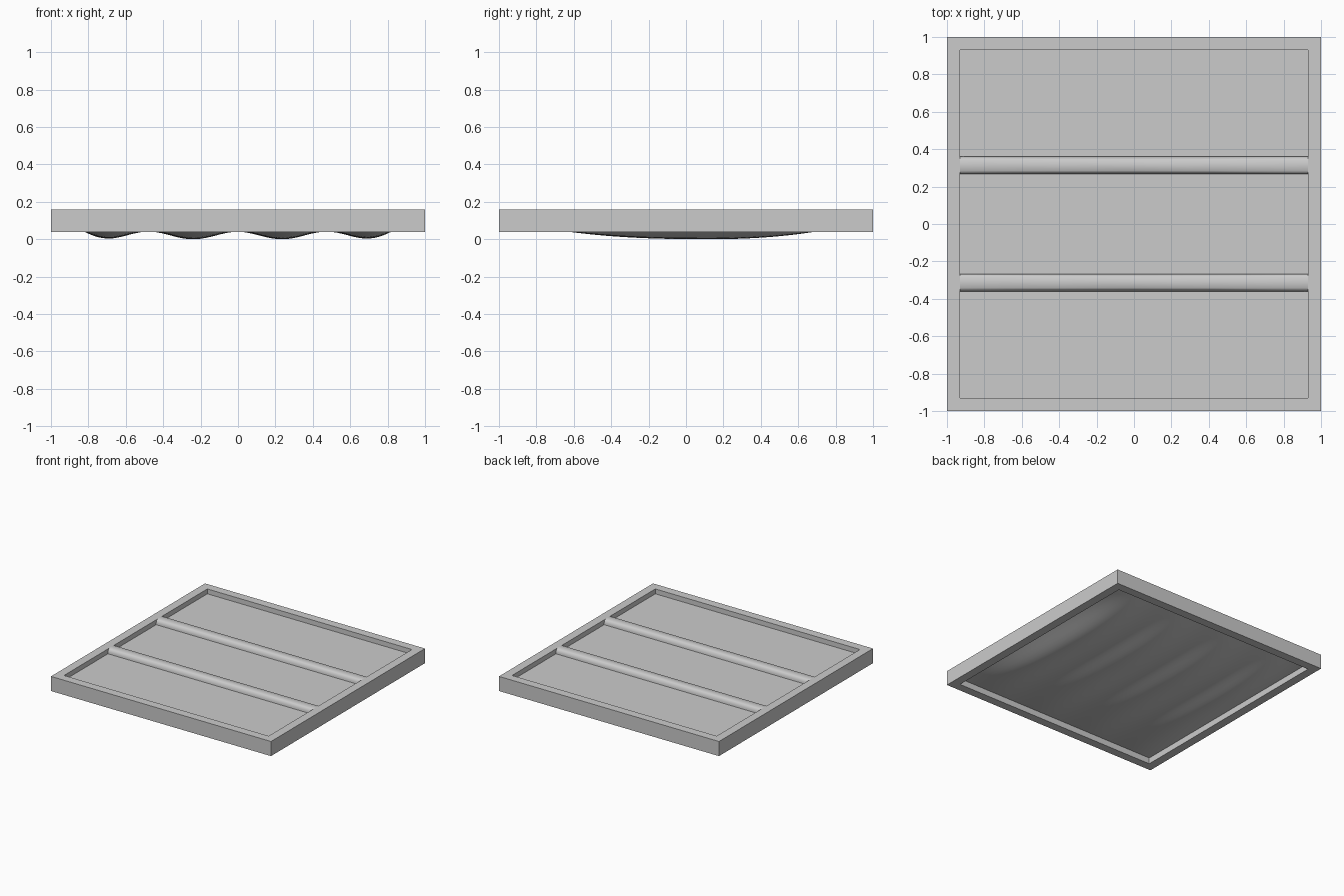
import bpy, bmesh
from math import cos, pi

cube = bpy.data.objects.get("Cube")
if cube:
    bpy.data.objects.remove(cube, do_unlink=True)

OUT, INN = 1.0, 0.93            # frame outer and inner half widths
TOP, BASE = 0.16, 0.04          # frame heights
PANEL, EDGE = 0.12, 0.09        # panel top and rim of its sagging underside

grey = bpy.data.materials.new("plain grey")
grey.use_nodes = True
grey.diffuse_color = (0.6, 0.6, 0.6, 1)
grey.node_tree.nodes["Principled BSDF"].inputs["Base Color"].default_value = (0.6, 0.6, 0.6, 1)


def finish(name, bm, smooth=None):
    bmesh.ops.recalc_face_normals(bm, faces=bm.faces)
    mesh = bpy.data.meshes.new(name)
    bm.to_mesh(mesh)
    bm.free()
    mesh.materials.append(grey)
    obj = bpy.data.objects.new(name, mesh)
    bpy.context.collection.objects.link(obj)
    if smooth:
        bpy.ops.object.select_all(action='DESELECT')
        obj.select_set(True)
        bpy.context.view_layer.objects.active = obj
        bpy.ops.object.shade_smooth_by_angle(angle=smooth)


def loft(bm, rings, closed=False):
    """Skin a list of closed point rings."""
    rows = [[bm.verts.new(p) for p in ring] for ring in rings]
    n = len(rows[0])
    pairs = list(zip(rows, rows[1:])) + ([(rows[-1], rows[0])] if closed else [])
    for a, b in pairs:
        for i in range(n):
            j = (i + 1) % n
            bm.faces.new((a[i], a[j], b[j], b[i]))
    return rows


# Square outer frame: one rectangular section taken round four corners
bm = bmesh.new()
corners = [(-1, -1), (1, -1), (1, 1), (-1, 1)]
section = [(OUT, BASE), (OUT, TOP), (INN, TOP), (INN, BASE)]
loft(bm, [[(sx * r, sy * r, z) for r, z in section] for sx, sy in corners], closed=True)
finish("frame", bm)


# Panel: flat on top, sagging in four long folds below
def sag(x, y):
    u, v = x / INN, y / INN
    envelope = (1 - abs(u) ** 8) * max(0, 1 - abs(v) ** 2.4) * (1 + 0.12 * v)
    fold = 0.5 + 0.5 * cos(2 * pi * (abs(x + 0.02 * v) - 0.235) / 0.48)
    return envelope * (0.045 + 0.036 * fold + 0.012 * u * u * fold)


bm = bmesh.new()
bmesh.ops.create_grid(bm, x_segments=64, y_segments=48, size=INN)
depth = max(sag(v.co.x, v.co.y) for v in bm.verts)
for v in bm.verts:
    v.co.z = EDGE * (1 - sag(v.co.x, v.co.y) / depth)
rim = [e for e in bm.edges if e.is_boundary]
skirt = bmesh.ops.extrude_edge_only(bm, edges=rim)["geom"]
for v in skirt:
    if isinstance(v, bmesh.types.BMVert):
        v.co.z = PANEL
bmesh.ops.contextual_create(bm, geom=[e for e in skirt if isinstance(e, bmesh.types.BMEdge) and e.is_boundary])
finish("sagging_panel", bm, 0.6)

# Two crossbars with shoulders that are crisper towards the middle
for name, y0 in (("rear_crossbar", 0.313), ("front_crossbar", -0.313)):
    bm = bmesh.new()
    rings = []
    for x, shoulder in ((-INN, 0.041), (-0.43, 0.037), (0, 0.036), (0.43, 0.037), (INN, 0.041)):
        half = [(0.047, PANEL - 0.01), (0.047, PANEL + 0.015), (shoulder, TOP - 0.007), (0.029, TOP)]
        ring = half + [(-y, z) for y, z in reversed(half)]
        rings.append([(x, y0 + y, z) for y, z in ring])
    rows = loft(bm, rings)
    bm.faces.new(rows[0])
    bm.faces.new(rows[-1])
    finish(name, bm, 0.8)
